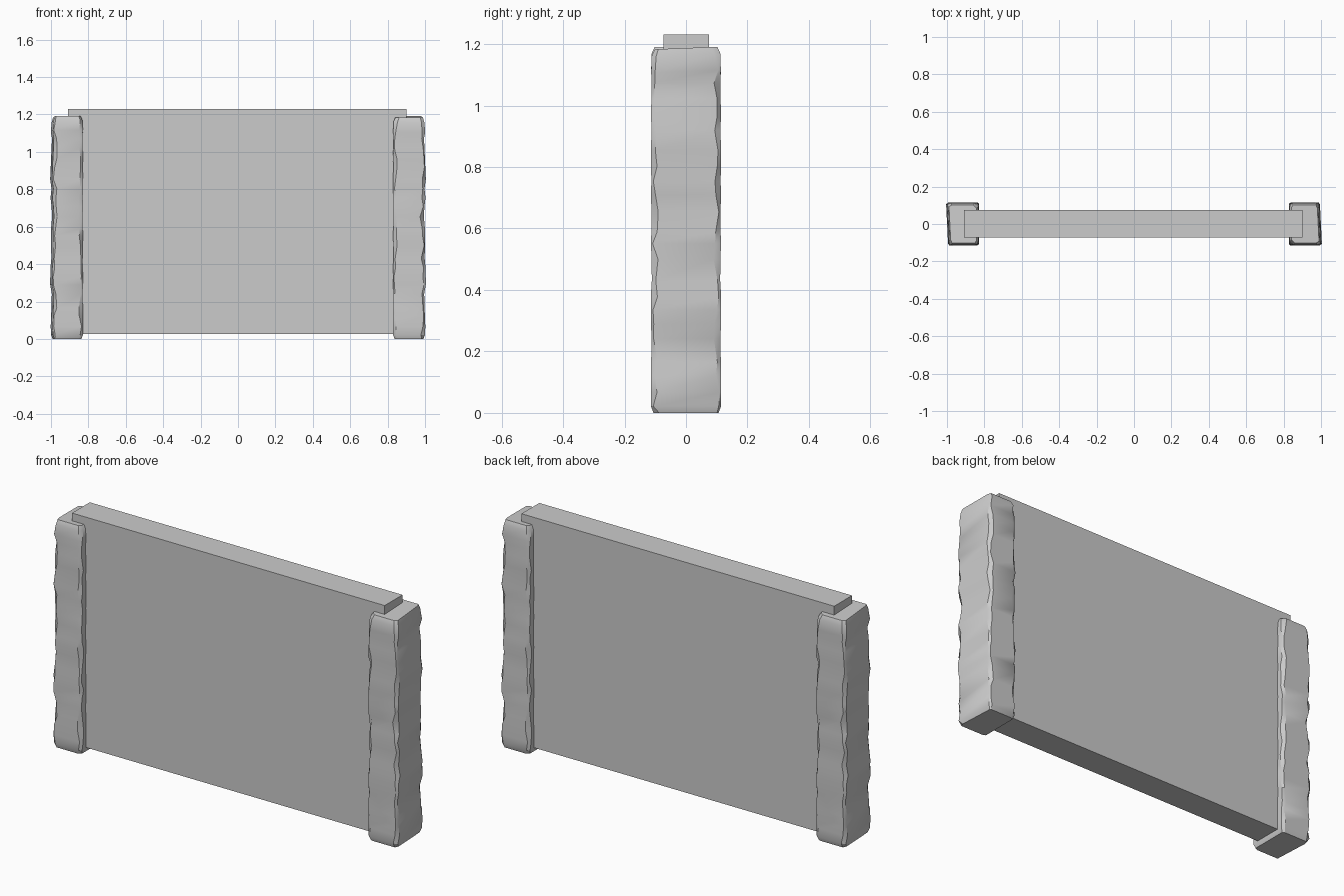
import bpy, bmesh, math, random
from mathutils import Matrix

if "Cube" in bpy.data.objects:
    bpy.data.objects.remove(bpy.data.objects["Cube"])

grey = bpy.data.materials.new("stone_grey")
grey.use_nodes = True
GREY = (0.6, 0.6, 0.6, 1)
grey.diffuse_color = GREY
grey.node_tree.nodes["Principled BSDF"].inputs["Base Color"].default_value = GREY


def finish(bm, name):
    bmesh.ops.recalc_face_normals(bm, faces=bm.faces)
    mesh = bpy.data.meshes.new(name)
    bm.to_mesh(mesh)
    bm.free()
    mesh.materials.append(grey)
    obj = bpy.data.objects.new(name, mesh)
    bpy.context.collection.objects.link(obj)
    return obj


# Flat wall slab
bm = bmesh.new()
bmesh.ops.create_cube(bm, size=1)
bmesh.ops.scale(bm, vec=(1.81, 0.147, 1.205), verts=bm.verts)
bmesh.ops.translate(bm, vec=(-0.005, 0.001, 0.628), verts=bm.verts)
finish(bm, "wall_panel")


def section(bm, z, inset, rng):
    """One ring of the post: a rectangle with four unevenly chipped corners."""
    ring = []
    wobble = rng.uniform(-0.004, 0.004)
    for sx, sy in ((1, 1), (-1, 1), (-1, -1), (1, -1)):
        hx, hy = 0.083 - inset, 0.114 - inset
        cut_x = rng.uniform(0.004, 0.022)
        cut_y = rng.uniform(0.004, 0.022)
        pair = [(sx * hx, sy * (hy - cut_y)), (sx * (hx - cut_x), sy * hy)]
        if sx * sy < 0:
            pair.reverse()
        for x, y in pair:
            # The outer face leans slightly from back to front
            lean = -0.05 * y if x < 0 else 0
            px = -0.912 + x + lean + wobble * (x < 0)
            slope = -0.04 * (y + 0.1) if z > 1.1 else 0
            ring.append(bm.verts.new((px, y, z + slope)))
    return ring


# Rough stone post with worn edges, used at both ends
rng = random.Random(4)
bm = bmesh.new()
levels = [(0.0, 0.008), (0.022, 0)]
count = 22
for i in range(1, count):
    levels.append((0.022 + 1.145 * i / count + rng.uniform(-0.014, 0.014),
                   rng.uniform(-0.001, 0.003)))
levels += [(1.168, 0.002), (1.191, 0.012)]
rings = [section(bm, z, inset, rng) for z, inset in levels]
for low, high in zip(rings, rings[1:]):
    for k in range(8):
        n = (k + 1) % 8
        bm.faces.new((low[k], low[n], high[n], high[k]))
bm.faces.new(rings[0])
bm.faces.new(rings[-1])
post = finish(bm, "right_post")

# The other end is the same post turned half way round
other = post.copy()
other.data = post.data.copy()
other.name = "left_post"
other.data.transform(Matrix.Rotation(math.pi, 4, "Z"))
bpy.context.collection.objects.link(other)

for obj in (post, other):
    bpy.ops.object.select_all(action="DESELECT")
    obj.select_set(True)
    bpy.context.view_layer.objects.active = obj
    bpy.ops.object.shade_smooth_by_angle(angle=math.radians(30))
